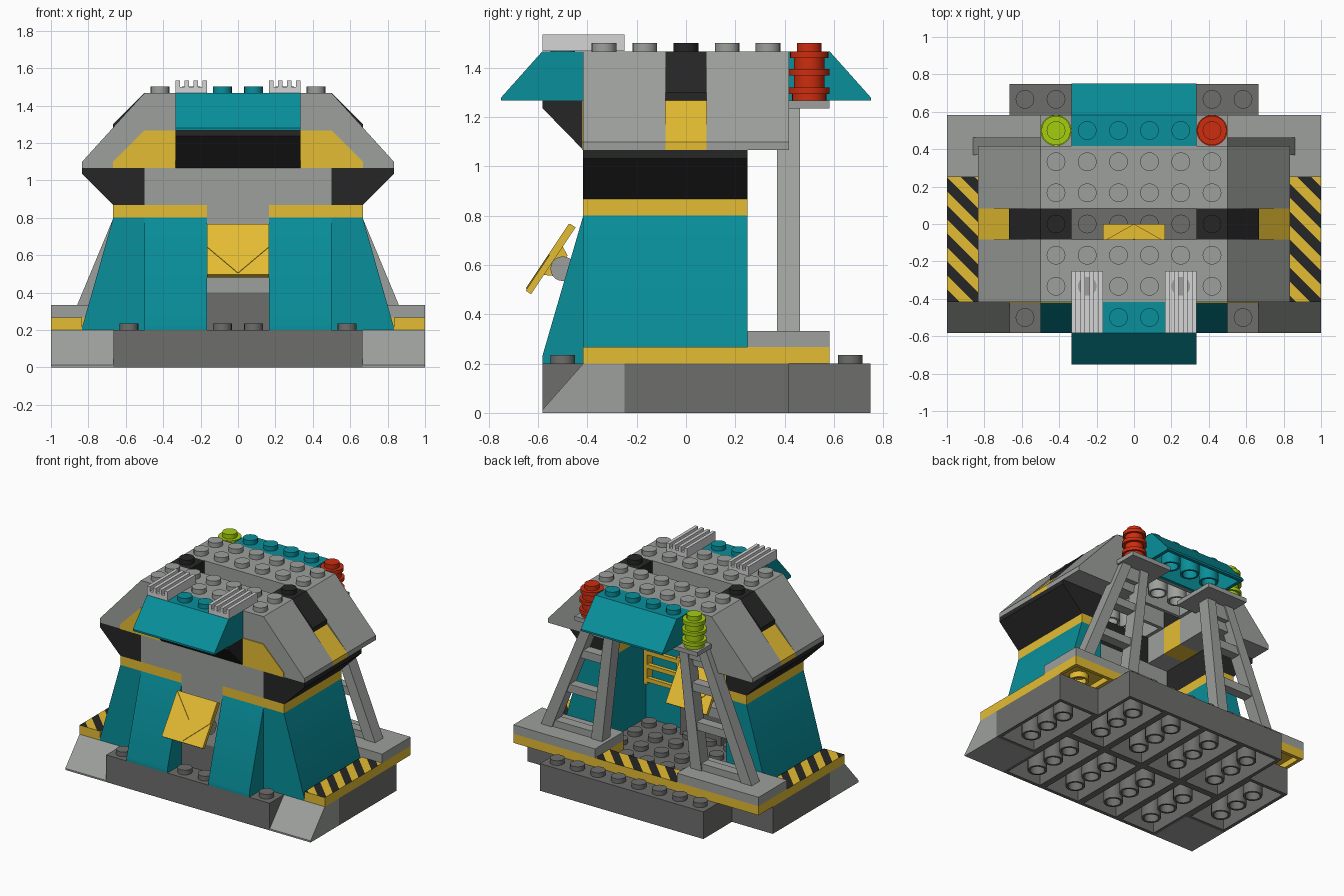
import bpy, bmesh, math
from mathutils import Matrix, Vector

if "Cube" in bpy.data.objects:
    bpy.data.objects.remove(bpy.data.objects["Cube"])

U = 1 / 6      # one grid module (stud spacing)


def material(name, r, g, b):
    m = bpy.data.materials.new(name)
    m.diffuse_color = [((c / 255 + 0.055) / 1.055) ** 2.4 for c in (r, g, b)] + [1]
    m.use_nodes = True
    m.node_tree.nodes["Principled BSDF"].inputs["Base Color"].default_value = m.diffuse_color
    return m


LIGHT = material("light grey", 157, 160, 157)
DARK = material("dark grey", 109, 110, 108)
TEAL = material("teal", 8, 143, 155)
YELLOW = material("yellow", 228, 188, 50)
BLACK = material("black", 38, 38, 38)
RED = material("red", 205, 45, 15)
LIME = material("lime", 165, 205, 15)
PALE = material("pale grey", 212, 213, 212)


def finish(name, bm, *mats, mirror=False):
    """Turn a bmesh into an object, optionally doubled across x = 0."""
    bmesh.ops.recalc_face_normals(bm, faces=bm.faces)
    if mirror:
        dup = bmesh.ops.duplicate(bm, geom=bm.verts[:] + bm.edges[:] + bm.faces[:])["geom"]
        for v in dup:
            if isinstance(v, bmesh.types.BMVert):
                v.co.x *= -1
        bmesh.ops.reverse_faces(bm, faces=[f for f in dup if isinstance(f, bmesh.types.BMFace)])
    me = bpy.data.meshes.new(name)
    bm.to_mesh(me)
    bm.free()
    for m in mats:
        me.materials.append(m)
    ob = bpy.data.objects.new(name, me)
    bpy.context.collection.objects.link(ob)
    return ob


def add_box(bm, x0, x1, y0, y1, z0, z1):
    mat = Matrix.Translation(((x0 + x1) / 2, (y0 + y1) / 2, (z0 + z1) / 2)) @ Matrix.Diagonal((x1 - x0, y1 - y0, z1 - z0, 1))
    bmesh.ops.create_cube(bm, size=1, matrix=mat)


def add_prism(bm, pts, axis, a, b):
    """Extrude a 2D outline from a to b along an axis."""
    put = {"x": lambda p, t: (t, p[0], p[1]), "y": lambda p, t: (p[0], t, p[1]),
           "z": lambda p, t: (p[0], p[1], t)}[axis]
    lo, hi = [[bm.verts.new(put(p, t)) for p in pts] for t in (a, b)]
    bm.faces.new(lo)
    bm.faces.new(hi)
    for i in range(len(pts)):
        j = (i + 1) % len(pts)
        bm.faces.new((lo[i], lo[j], hi[j], hi[i]))


def add_lathe(bm, cx, cy, pts, n=20, closed=False):
    """Revolve (radius, z) points; open profiles get flat caps."""
    rings = [[bm.verts.new((cx + r * math.cos(k * math.tau / n), cy + r * math.sin(k * math.tau / n), z))
              for k in range(n)] for r, z in pts]
    for a, b in zip(rings, rings[1:] + (rings[:1] if closed else [])):
        for k in range(n):
            bm.faces.new((a[k], a[(k + 1) % n], b[(k + 1) % n], b[k]))
    if not closed:
        bm.faces.new(rings[0])
        bm.faces.new(rings[-1])


def add_tube(bm, x, y, z0, z1):
    add_lathe(bm, x, y, [(.066, z0), (.05, z0), (.05, z1), (.066, z1)], 16, True)


def add_brick(bm, x0, x1, y0, y1, z0, z1, t=.025):
    """Hollow brick, open below, with tubes on the inner grid points."""
    add_box(bm, x0, x1, y0, y1, z1 - t, z1)
    add_box(bm, x0, x0 + t, y0, y1, z0, z1 - t)
    add_box(bm, x1 - t, x1, y0, y1, z0, z1 - t)
    add_box(bm, x0 + t, x1 - t, y0, y0 + t, z0, z1 - t)
    add_box(bm, x0 + t, x1 - t, y1 - t, y1, z0, z1 - t)
    for i in range(1, round((x1 - x0) / U)):
        for j in range(1, round((y1 - y0) / U)):
            add_tube(bm, x0 + i * U, y0 + j * U, z0, z1 - t)


def boxes(name, mat, *dims, mirror=False):
    bm = bmesh.new()
    for d in dims:
        add_box(bm, *d)
    return finish(name, bm, mat, mirror=mirror)


def bricks(name, mat, *dims, mirror=False):
    bm = bmesh.new()
    for d in dims:
        add_brick(bm, *d)
    return finish(name, bm, mat, mirror=mirror)


def prism(name, mat, pts, axis, a, b, mirror=False):
    bm = bmesh.new()
    add_prism(bm, pts, axis, a, b)
    return finish(name, bm, mat, mirror=mirror)


def studs(name, mat, z, xs, ys):
    bm = bmesh.new()
    for x in xs:
        for y in ys:
            add_lathe(bm, x, y, [(.05, z - .005), (.05, z + .034)])
    return finish(name, bm, mat, mirror=True)


def hazard(name, x0, x1, y0, y1, step=.075):
    """Yellow tile whose top is cut into diagonal black stripes."""
    bm = bmesh.new()
    add_box(bm, x0, x1, y0, y1, .2, .267)
    for k in range(-30, 31):
        bmesh.ops.bisect_plane(bm, geom=bm.verts[:] + bm.edges[:] + bm.faces[:],
                               plane_co=(k * step, 0, 0), plane_no=(1, 1, 0))
    ob = finish(name, bm, YELLOW, BLACK)
    for p in ob.data.polygons:
        if p.normal.z > .5:
            p.material_index = math.floor((p.center.x + p.center.y) / step) % 2
    return ob


# Base
bricks("base_bricks", DARK, *[(x, x + 2 * U, y, y + 4 * U, 0, .2)
       for x in (-4 * U, -2 * U, 0, 2 * U) for y in (-.583, .083)])
bricks("base_side_bricks", DARK, (4 * U, 1, -.25, .417, 0, .2), mirror=True)
prism("base_corner_ramp", LIGHT, [(-.583, 0), (-.583, .012), (-.417, .2), (-.25, .2), (-.25, 0)], "x", 4 * U, 1, True)
studs("base_studs", DARK, .2, [.083, .25, .417, .583], [-.5 + i * U for i in range(8)])
hazard("hazard_tile_left", -1, -.833, -.417, .25)
hazard("hazard_tile_right", .833, 1, -.417, .25)
hazard("hazard_tile_back", -.333, .333, .417, .583)

# Back towers
bricks("tower_yellow_plate", YELLOW, (.667, 1, .25, .583, .2, .267), mirror=True)
boxes("tower_yellow_filler", YELLOW, (.333, .667, .25, .583, .2, .267), mirror=True)
boxes("tower_foot", LIGHT, (.333, 1, .25, .583, .267, .333), mirror=True)
boxes("tower_head", LIGHT, (.167, .5, .25, .583, 1.235, 1.267), mirror=True)
bm = bmesh.new()
for foot, top, w0, w1 in ((.77, .41, .09, .075), (.36, .26, .09, .07)):
    add_prism(bm, [(foot, .333), (foot + w0, .333), (top + w1, 1.235), (top, 1.235)], "y", .37, .463)
for z, h in ((.333, .05), (.62, .06), (.9, .06), (1.13, .1)):
    t = (z - .333) / .902
    add_box(bm, .41 - .1 * t, .80 - .36 * t, .38, .453, z, z + h)
finish("tower_legs", bm, LIGHT, mirror=True)

# Signal lamps on the towers
for name, x, mat in (("red_lamp", .417, RED), ("lime_lamp", -.417, LIME)):
    bm = bmesh.new()
    prof = [(.07, 1.267), (.07, 1.295), (.083, 1.295), (.083, 1.32), (.062, 1.32), (.062, 1.37), (.083, 1.37),
            (.083, 1.395), (.062, 1.395), (.062, 1.44), (.078, 1.44), (.078, 1.467), (.05, 1.467), (.05, 1.5)]
    add_lathe(bm, x, .5, prof, 24)
    finish(name, bm, mat)

# Teal walls
prism("side_wall", TEAL, [(.5, .2), (.833, .2), (.833, .215), (.667, .8), (.5, .8)], "y", -.417, .25, True)
prism("front_buttress", TEAL, [(-.583, .2), (-.583, .23), (-.417, .8), (-.25, .8), (-.25, .2)], "x", .167, .5, True)
boxes("yellow_band", YELLOW, (.5, .667, -.417, .25, .8, .867), (.167, .5, -.417, -.25, .8, .867), mirror=True)
prism("black_overhang", BLACK, [(.5, .867), (.667, .867), (.833, 1.033), (.833, 1.067), (.5, 1.067)],
      "y", -.417, .25, True)

# Front centre wall and inner console
boxes("centre_sill", DARK, (-.167, .167, -.417, -.167, .2, .4))
boxes("console_plate", LIGHT, (-.167, .167, -.417, -.167, .4, .467))
boxes("centre_wall", LIGHT, (-.167, .167, -.417, -.25, .467, .867), (-.5, .5, -.417, -.25, .867, 1.067))
boxes("inner_rail", YELLOW, *[(.18, .48, -.22, -.19, z, z + .03) for z in (.5, .6, .7)],
      *[(x, x + .03, -.25, -.19, .48, .75) for x in (.18, .45)], mirror=True)

# Hinged chevron panels, one outside and one mirrored inside
for name, flip, cy in (("front_panel", 0, -.55), ("inner_panel", math.pi, -.1)):
    bm = bmesh.new()
    add_box(bm, -.167, .167, -.012, .014, -.163, .163)
    add_prism(bm, [(-.163, .16), (0, -.01), (.163, .16), (.163, .01), (0, -.155), (-.163, .01)], "y", -.017, -.01)
    for x in (-.1, .05):
        add_prism(bm, [(.012, -.07), (.05, -.05), (.05, .05), (.012, .07)], "x", x, x + .05)
    place = Matrix.Translation((0, cy, .625)) @ Matrix.Rotation(flip, 4, "Z") @ Matrix.Rotation(-math.atan2(.18, .27), 4, "X")
    bm.transform(place)
    finish(name, bm, YELLOW)
    bm = bmesh.new()
    side = 1 if flip == 0 else -1
    bmesh.ops.create_cone(bm, cap_ends=True, segments=20, radius1=.05, radius2=.05, depth=.28,
                          matrix=Matrix.Translation((0, cy + .05 * side, .585)) @ Matrix.Rotation(math.pi / 2, 4, "Y"))
    add_box(bm, -.05, .05, *sorted((cy + .05 * side, cy + .15 * side)), .56, .61)
    finish(name + "_hinge", bm, LIGHT)

# Roof sides with a coloured strip across the middle
outline = [(.333, 1.067), (.833, 1.067), (.833, 1.1), (.5, 1.467), (.333, 1.467)]
prism("roof_side_front", LIGHT, outline, "y", -.417, -.083, True)
prism("roof_side_back", LIGHT, outline, "y", .083, .417, True)
prism("roof_strip_black", BLACK, [(.333, 1.267), (.667, 1.267), (.667, 1.3), (.5, 1.467), (.333, 1.467)],
      "y", -.083, .083, True)
prism("roof_strip_yellow", YELLOW, [(.333, 1.067), (.833, 1.067), (.833, 1.1), (.667, 1.267), (.333, 1.267)],
      "y", -.083, .083, True)
prism("roof_gable_yellow", YELLOW, [(.333, 1.067), (.667, 1.067), (.667, 1.1), (.5, 1.267), (.333, 1.267)],
      "y", -.423, -.415, True)

# Roof centre, with an open slot between the two halves
bricks("roof_centre", LIGHT, (-.333, .333, -.417, -.083, 1.267, 1.467), (-.333, .333, .083, .417, 1.267, 1.467))
studs("roof_studs", LIGHT, 1.467, [.083, .25, .417], [-.333, -.167, .167, .333])
studs("roof_black_studs", BLACK, 1.467, [.417], [0])
prism("front_black_soffit", BLACK, [(-.583, 1.267), (-.583, 1.237), (-.417, 1.067), (-.25, 1.067), (-.25, 1.267)],
      "x", -.333, .333)

# Teal eaves, hollow below
for name, s in (("front_eave", -1), ("back_eave", 1)):
    bm = bmesh.new()
    outer = [(.75, 1.267), (.75, 1.28), (.583, 1.467), (.417, 1.467), (.417, 1.267)]
    shell = outer + [(.44, 1.267), (.44, 1.44), (.57, 1.44), (.725, 1.267)]
    add_prism(bm, [(y * s, z) for y, z in shell], "x", -.308, .308)
    for x in (-.333, .308):
        add_prism(bm, [(y * s, z) for y, z in outer], "x", x, x + .025)
    for x in (-U, 0, U):
        add_tube(bm, x, .583 * s, 1.267, 1.39)
    finish(name, bm, TEAL)
studs("front_eave_studs", TEAL, 1.467, [.083], [-.5])
studs("back_eave_studs", TEAL, 1.467, [.083, .25], [.5])

# Roof grilles
boxes("roof_grille", PALE, (.167, .333, -.583, -.25, 1.468, 1.5),
      *[(.167 + i * .0475, .1905 + i * .0475, -.583, -.25, 1.5, 1.535) for i in range(4)], mirror=True)

# Smooth round parts, keep edges sharp
bpy.ops.object.select_all(action="SELECT")
bpy.context.view_layer.objects.active = bpy.context.scene.objects[0]
bpy.ops.object.shade_smooth_by_angle(angle=math.radians(30))
